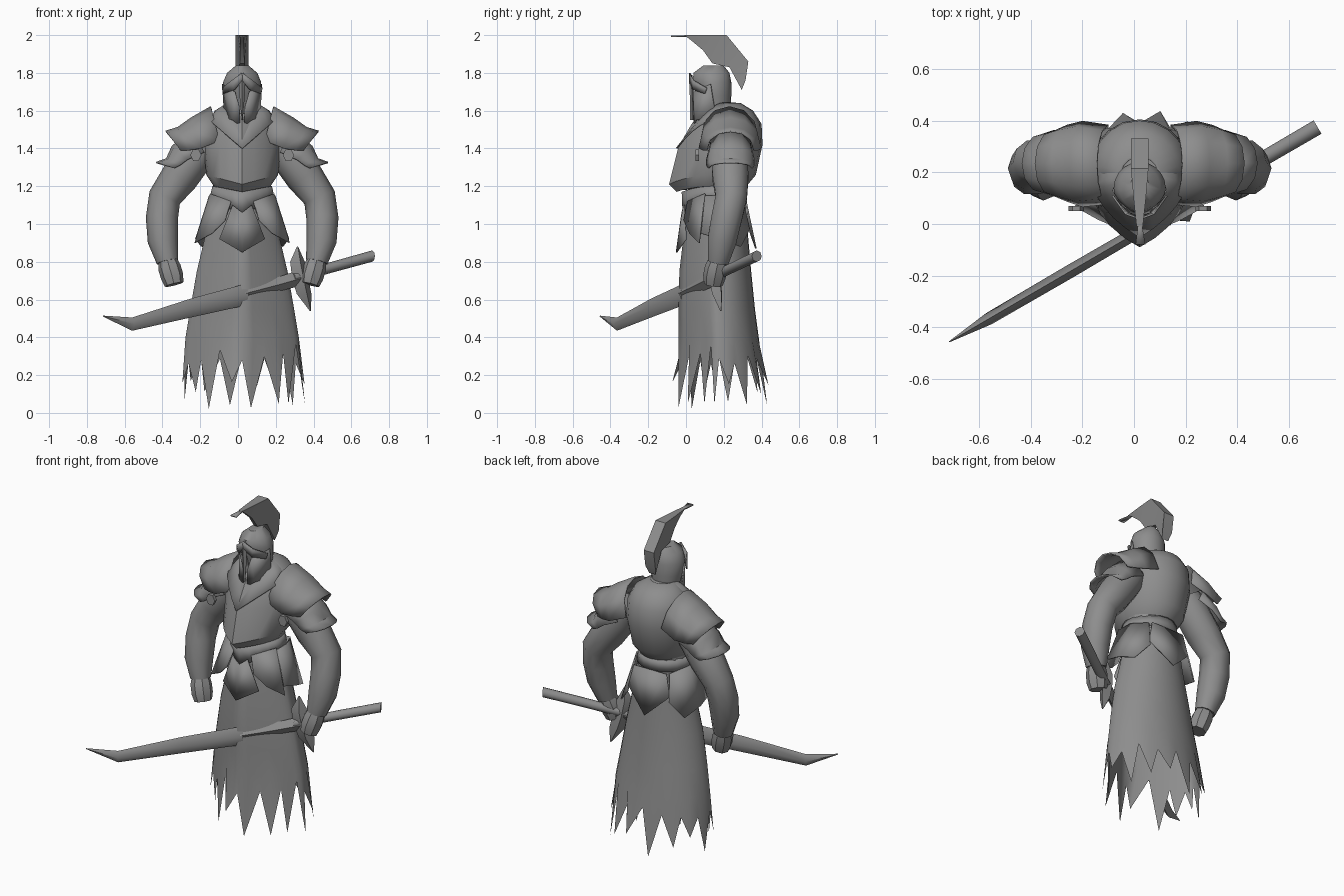
import bpy, bmesh, math, random
from mathutils import Vector

if "Cube" in bpy.data.objects:
    bpy.data.objects.remove(bpy.data.objects["Cube"])

random.seed(4)
CX = 0.022                      # body centre line
TAU = math.tau

steel = bpy.data.materials.new("grey steel")
steel.diffuse_color = (0.27, 0.27, 0.27, 1)
steel.use_nodes = True
steel.node_tree.nodes["Principled BSDF"].inputs["Base Color"].default_value = steel.diffuse_color


def finish(name, bm, mirror=False, thick=0.0, x=CX, angle=40):
    bmesh.ops.recalc_face_normals(bm, faces=bm.faces)
    me = bpy.data.meshes.new(name)
    bm.to_mesh(me)
    bm.free()
    me.materials.append(steel)
    ob = bpy.data.objects.new(name, me)
    bpy.context.collection.objects.link(ob)
    ob.location.x = x
    bpy.ops.object.select_all(action='DESELECT')
    ob.select_set(True)
    bpy.context.view_layer.objects.active = ob
    bpy.ops.object.shade_smooth_by_angle(angle=math.radians(angle))
    if thick:
        mod = ob.modifiers.new("thickness", 'SOLIDIFY')
        mod.thickness = thick
        mod.offset = 0
    if mirror:
        ob.modifiers.new("mirror", 'MIRROR')
    return ob


def loft(name, rings, closed=True, caps=True, **kw):
    """Skin rings of equal point count."""
    bm = bmesh.new()
    rows = [[bm.verts.new(p) for p in r] for r in rings]
    n = len(rows[0])
    for a, b in zip(rows, rows[1:]):
        for i in range(n if closed else n - 1):
            j = (i + 1) % n
            bm.faces.new((a[i], a[j], b[j], b[i]))
    if caps:
        bm.faces.new(rows[0])
        bm.faces.new(rows[-1])
    return finish(name, bm, **kw)


def plate(name, pts, **kw):
    bm = bmesh.new()
    bm.faces.new([bm.verts.new(p) for p in pts])
    bmesh.ops.triangulate(bm, faces=bm.faces)
    return finish(name, bm, thick=0.008, **kw)


def body_ring(z, rx, yf, yb, drop=0.0, ridge=0.0, n=20):
    """Oval ring between yf and yb; the front can be ridged and dropped to a V."""
    pts, yc, h = [], (yf + yb) / 2, (yb - yf) / 2
    for i in range(n):
        a = TAU * i / n
        s, c = math.sin(a), math.cos(a)
        f = c
        if c > 0:
            f = c * (1 - ridge) + (1 - abs(s)) * ridge
        pts.append((rx * s, yc - h * f, z - drop * max(0, 1 - abs(s)) * (c > 0)))
    return pts


def body(name, rows, ridge=0.0, **kw):
    return loft(name, [body_ring(*r, ridge=ridge) for r in rows], **kw)


# torso
body("breastplate", [(1.20, .15, -.05, .32, .03), (1.26, .19, -.09, .37, .05),
                     (1.42, .205, -.04, .405, .01), (1.53, .185, .03, .40),
                     (1.60, .145, .09, .355), (1.64, .08, .12, .29)], ridge=.4)
body("gorget", [(1.55, .175, -.05, .35, .15), (1.60, .135, .03, .31, .10),
                (1.64, .075, .10, .26, .05)], ridge=.5, caps=False, thick=.008)
body("abdomen", [(1.02, .165, .01, .32), (1.14, .152, .02, .305), (1.26, .155, 0, .32)])
body("fauld", [(1.20, .155, -.02, .31, .03), (1.13, .170, -.015, .315, .08)],
     ridge=.4, caps=False, thick=.006)
body("neck", [(1.58, .07, .08, .22), (1.72, .065, .08, .21)])

# ragged skirt
N = 32
rings = [body_ring(*r, ridge=.65, n=N) for r in [
    (1.12, .165, .01, .315), (.92, .20, -.015, .33), (.75, .24, -.035, .345),
    (.55, .275, -.04, .365), (.40, .30, -.04, .385)]]
hem = []
for i, (x, y, z) in enumerate(body_ring(.3, .307, -.04, .39, ridge=.6, n=N)):
    tip = i % 2
    f = random.uniform(1.0, 1.08) if tip else 1.0
    g = f + (random.uniform(.06, .25) if tip else 0)
    turn = random.uniform(-.02, .02) if tip else 0
    hem.append((x * f + turn, .175 + (y - .175) * g,
                random.uniform(.015, .17) if tip else random.uniform(.25, .37)))
loft("skirt", rings + [hem], caps=False, angle=70)

# hanging waist plates
plate("front_tasset", [(-.05, -.01, 1.10), (0, -.02, 1.06), (.05, -.01, 1.10), (.12, -.0, .92),
                       (0, -.05, .85), (-.12, -.0, .92)])
plate("back_tasset", [(-.11, .315, 1.13), (.11, .315, 1.13), (.14, .325, 1.0),
                      (0, .37, .87), (-.14, .325, 1.0)])
plate("front_hip_tasset", [(.06, .01, 1.12), (.168, .10, 1.16), (.25, .07, .90),
                           (.16, .02, .95), (.09, -.01, 1.02)], mirror=True)
plate("side_tasset", [(.12, .30, 1.13), (.17, .20, 1.15), (.172, .10, 1.15), (.235, .08, .95),
                      (.245, .18, .92), (.215, .29, .88), (.14, .335, .97)], mirror=True)


# shoulder plates: arched sections from front edge over the top to the back edge
def pauldron(name, sections):
    rings = []
    for xt, zt, xs, zs, y0, y1 in sections:
        ring = []
        for k in range(7):
            t = math.pi * k / 6
            s = max(0, math.sin(t)) ** .85
            ring.append((xs + (xt - xs) * s, (y0 + y1) / 2 - (y1 - y0) / 2 * math.cos(t),
                         zs + (zt - zs) * s))
        rings.append(ring)
    loft(name, rings, closed=False, caps=False, mirror=True, thick=.008)


pauldron("upper_pauldron", [(.165, 1.62, .12, 1.44, .08, .38), (.27, 1.56, .22, 1.40, .07, .395),
                            (.34, 1.51, .28, 1.39, .09, .38), (.405, 1.49, .325, 1.39, .11, .36)])
pauldron("lower_pauldron", [(.27, 1.50, .20, 1.38, .12, .35), (.37, 1.41, .29, 1.34, .11, .36),
                            (.40, 1.345, .33, 1.31, .11, .36), (.455, 1.325, .36, 1.295, .12, .35)])

# chest strap buckle
loft("buckle", [[(.245 + .03 * math.cos(TAU * i / 6), y, 1.365 + .035 * math.sin(TAU * i / 6))
                 for i in range(6)] for y in (.05, .07)], mirror=True)


# arms with fists: (x, y, z, radius)
def arm(name, path, n=10):
    rings = []
    P = [Vector(p[:3]) for p in path]
    for i, p in enumerate(path):
        t = (P[min(i + 1, len(P) - 1)] - P[max(i - 1, 0)]).normalized()
        u = t.cross(Vector((0, 1, 0))).normalized()
        v = t.cross(u)
        rings.append([P[i] + p[3] * (u * math.cos(TAU * k / n) + v * math.sin(TAU * k / n))
                      for k in range(n)])
    loft(name, rings, mirror=True)


arm("arm", [(.20, .23, 1.44, .09), (.25, .23, 1.36, .10), (.33, .235, 1.25, .10),
            (.41, .24, 1.14, .087), (.425, .215, 1.03, .085), (.42, .19, .91, .08),
            (.395, .17, .80, .058)])
arm("fist", [(.395, .17, .81, .05), (.385, .16, .77, .06), (.37, .15, .72, .06),
             (.36, .145, .68, .05)], n=8)

# helmet
body("helmet_bowl", [(1.61, .08, .08, .235), (1.68, .096, .06, .24), (1.75, .101, .035, .24),
                     (1.80, .08, .04, .23), (1.838, .035, .09, .20)], ridge=.35)
plate("brow", [(0, .02, 1.80), (.055, .04, 1.76), (.105, .11, 1.72),
               (.097, .10, 1.69), (.04, .04, 1.71), (0, .02, 1.76)], mirror=True)
plate("cheek_guard", [(.103, .13, 1.74), (.04, .04, 1.70), (.014, .04, 1.62), (.010, .045, 1.52),
                      (.05, .055, 1.55), (.085, .10, 1.56), (.095, .15, 1.62)], mirror=True)
loft("nose_guard", [[(-w, y + .012, z), (0, y, z), (w, y + .012, z), (0, y + .02, z)]
                    for z, y, w in [(1.79, .015, .018), (1.68, .02, .014), (1.55, .02, .003)]])

# crest: outer edge (y, z, half width) paired with inner edge
outer = [(-.01, 2.0, .012), (.10, 2.0, .024), (.215, 2.0, .034), (.33, 1.86, .034), (.315, 1.76, .034)]
inner = [(.03, 1.97, .008), (.09, 1.92, .01), (.14, 1.85, .012), (.23, 1.83, .016), (.295, 1.71, .022)]
loft("crest", [[(-a[2], a[0], a[1]), (a[2], a[0], a[1]), (b[2], b[0], b[1]), (-b[2], b[0], b[1])]
               for a, b in zip(outer, inner)], angle=30)
plate("crest_tip", [(0, .05, 1.994), (-.016, -.08, 1.994), (.022, -.08, 1.994)])

# sword, running diagonally across the front
ALONG = Vector((.863, .505, 0))
SIDE = Vector((.505, -.863, 0))


def on_line(x, z):
    return Vector((x, .165 + .583 * (x - .35), z))


def diamond(x, lo, hi, t):
    m = (lo + hi) / 2
    return [on_line(x, lo), on_line(x, m) + SIDE * t, on_line(x, hi), on_line(x, m) - SIDE * t]


loft("blade", [diamond(*s) for s in [(.045, .57, .685, .024), (-.25, .505, .605, .026),
                                     (-.56, .435, .505, .024), (-.715, .51, .515, .002)]],
     x=0, angle=65)
loft("blade_root", [diamond(*s) for s in [(.32, .67, .755, .03), (.20, .64, .715, .026),
                                          (.03, .60, .665, .022)]], x=0, angle=65)
loft("handle", [[on_line(x, z) + SIDE * r * math.cos(TAU * k / 8)
                 + Vector((0, 0, r * math.sin(TAU * k / 8))) for k in range(8)]
                for x, z, r in [(.29, .712, .028), (.50, .772, .029), (.71, .83, .03)]],
     x=0, angle=60)
loft("guard", [[on_line(x, z) + ALONG * w, on_line(x, z) + SIDE * t,
                on_line(x, z) - ALONG * w, on_line(x, z) - SIDE * t]
               for x, z, w, t in [(.315, .88, .004, .004), (.315, .80, .045, .03),
                                  (.33, .71, .05, .035), (.35, .63, .045, .03),
                                  (.383, .54, .004, .004)]], x=0)
